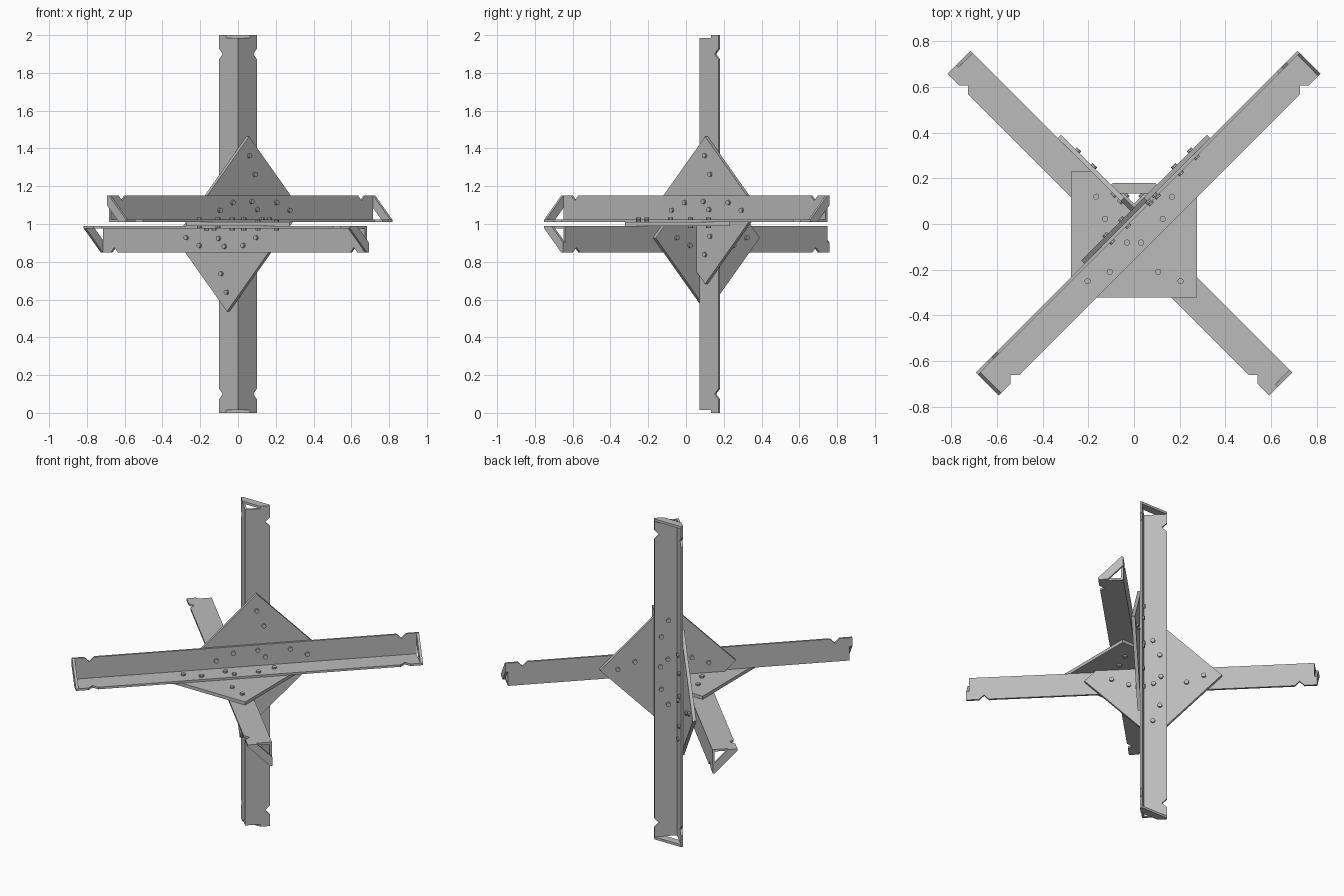
import bpy, bmesh, math
from mathutils import Vector

if "Cube" in bpy.data.objects:
    bpy.data.objects.remove(bpy.data.objects["Cube"])

R = math.sqrt(0.5)
E1, E2, E3 = Vector((R, R, 0)), Vector((R, -R, 0)), Vector((0, 0, 1))
JOINT = E1 * 0.04 - E2 * 0.04 + E3          # point where the three plates meet
LEG, T, P = 0.142, 0.013, 0.020             # leg width, steel and gusset thickness
CAP = 0.015                                 # end brace thickness

steel = bpy.data.materials.new("grey_steel")
steel.diffuse_color = (0.5, 0.5, 0.5, 1)
steel.use_nodes = True
steel.node_tree.nodes["Principled BSDF"].inputs["Base Color"].default_value = steel.diffuse_color


def add_prism(bm, outline, o, u, v, w, w0, w1):
    """Extrude a 2D outline (u, v) from w0 to w1 along w."""
    lo = [bm.verts.new(o + u * a + v * b + w * w0) for a, b in outline]
    hi = [bm.verts.new(o + u * a + v * b + w * w1) for a, b in outline]
    n = len(outline)
    bm.faces.new(lo)
    bm.faces.new(hi)
    for i in range(n):
        j = (i + 1) % n
        bm.faces.new((lo[i], lo[j], hi[j], hi[i]))


def finish(bm, name):
    bmesh.ops.recalc_face_normals(bm, faces=bm.faces)
    mesh = bpy.data.meshes.new(name)
    bm.to_mesh(mesh)
    bm.free()
    mesh.materials.append(steel)
    obj = bpy.data.objects.new(name, mesh)
    bpy.context.collection.objects.link(obj)
    return obj


def beam(name, corner, axis, b, c, a0, a1):
    """Angle iron with V-notched legs and a diagonal brace on each end."""
    bm = bmesh.new()
    s, e, k = a0 + CAP, a1 - CAP, 0.028

    def leg(start):
        pts = [(s, start), (s, LEG)]
        for m in (a0 + 0.1, a1 - 0.1):
            pts += [(m - k, LEG), (m, LEG - k), (m + k, LEG)]
        return pts + [(e, LEG), (e, start)]

    add_prism(bm, leg(0), corner, axis, b, c, 0, T)
    add_prism(bm, leg(T), corner, axis, c, b, 0, T)
    q = 0.088
    brace = [(q, 0), (LEG, 0), (LEG, T), (T, LEG), (0, LEG), (0, q)]
    add_prism(bm, brace, corner, b, c, axis, a0, s)
    add_prism(bm, brace, corner, b, c, axis, e, a1)
    finish(bm, name)


def gusset(name, u, v, w):
    """Diamond plate with one quadrant notched out, plus its rivets."""
    off, h = 0.073, 0.39
    o = JOINT + u * off + v * off
    n = -off - P / 2                         # notch corner
    bm = bmesh.new()
    outline = [(h, 0), (0, h), (-h, 0), (-h - n, n), (n, n), (n, -h - n), (0, -h)]
    add_prism(bm, outline, o, u, v, w, -P / 2, P / 2)
    finish(bm, name + "_plate")

    # rivets: a zigzag row on the u beam, mirrored onto the v beam
    bm = bmesh.new()
    head = 0.011
    row = [(-0.235, 0), (-0.138, 0.04), (0.19, 0.04), (0.288, 0)]
    near, far = -P / 2 - head, P / 2 + head
    rivets = [(a, b, near, far + T) for a, b in row]
    rivets += [(b, a, near - T, far) for a, b in row]
    rivets += [(a, b, near - T, far + T) for a, b in ((0.003, 0.046), (0.046, 0.003))]
    for a, b, w0, w1 in rivets:
        ring = [(a + 0.0135 * math.cos(i * math.pi / 5),
                 b + 0.0135 * math.sin(i * math.pi / 5)) for i in range(10)]
        add_prism(bm, ring, o, u, v, w, w0, w1)
    finish(bm, name + "_rivets")


# three angle irons, each clear of the others by one plate thickness
beam("upper_beam", -E2 * 0.03 + E3 * 1.01, E1, E2, E3, -0.95, 1.043)
beam("lower_beam", E1 * 0.03 + E3 * 0.99, E2, -E1, -E3, -1.043, 0.95)
beam("upright_beam", E1 * 0.05 - E2 * 0.05, E3, E1, -E2, 0, 2)

# gusset plates: u row beam lies on the +w side, v row beam on the -w side
gusset("right_gusset", E1, E3, E2)
gusset("left_gusset", -E2, -E3, -E1)
gusset("flat_gusset", -E1, E2, E3)
